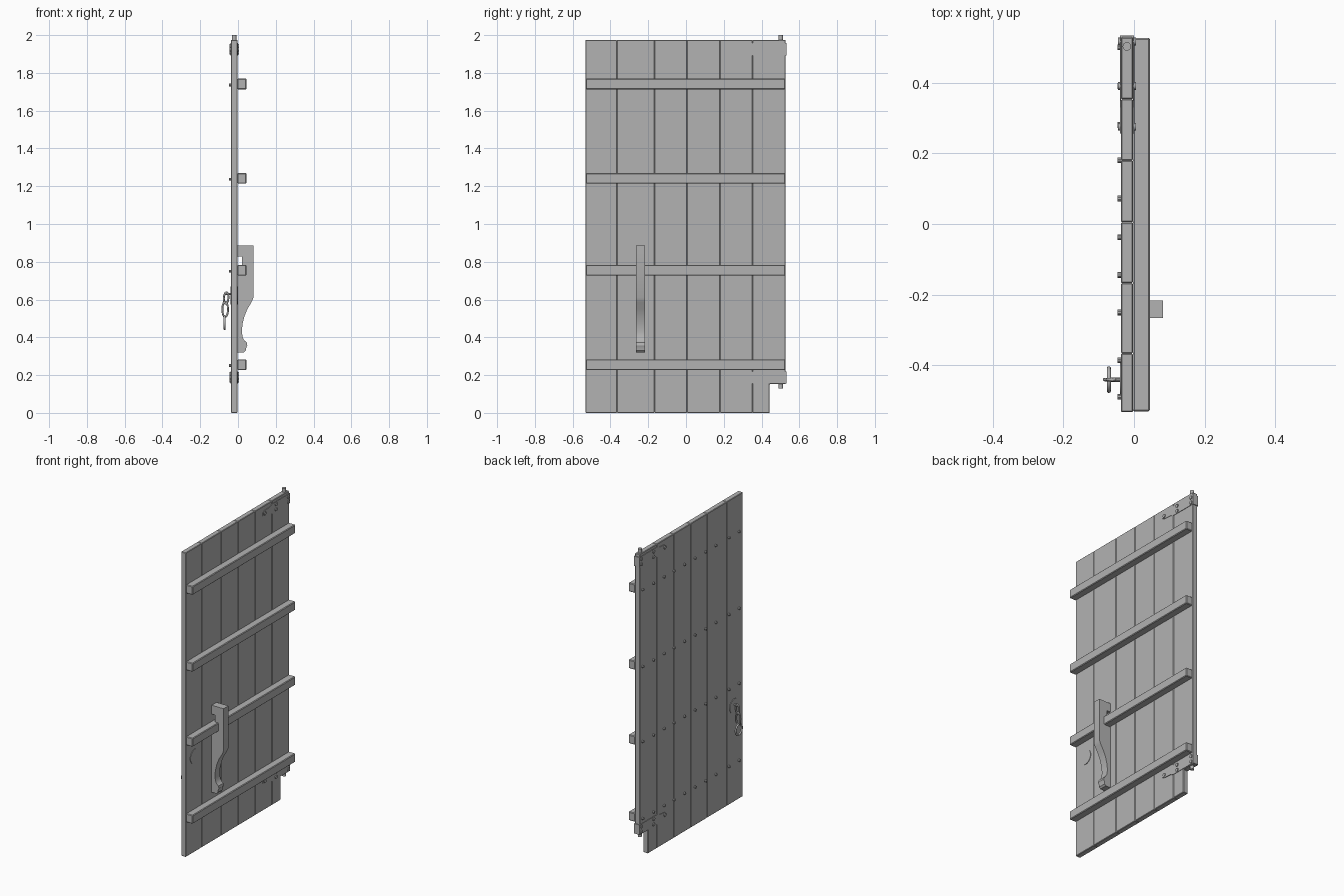
import bpy, bmesh, math
from mathutils import Matrix, Vector

if "Cube" in bpy.data.objects:
    bpy.data.objects.remove(bpy.data.objects["Cube"], do_unlink=True)

grey = bpy.data.materials.new("plain grey")
grey.use_nodes = True
COLOR = (0.45, 0.45, 0.45, 1)
grey.diffuse_color = COLOR
grey.node_tree.nodes["Principled BSDF"].inputs["Base Color"].default_value = COLOR

BACK, FACE = -0.037, -0.003      # the two faces of the door boards
MID = (BACK + FACE) / 2


def finish(name, bm, bevel=0, smooth=False):
    bmesh.ops.recalc_face_normals(bm, faces=bm.faces[:])
    mesh = bpy.data.meshes.new(name)
    bm.to_mesh(mesh)
    bm.free()
    mesh.materials.append(grey)
    ob = bpy.data.objects.new(name, mesh)
    bpy.context.collection.objects.link(ob)
    if bevel:
        mod = ob.modifiers.new("chamfer", 'BEVEL')
        mod.width, mod.segments = bevel, 1
    if smooth:
        bpy.ops.object.select_all(action='DESELECT')
        ob.select_set(True)
        bpy.context.view_layer.objects.active = ob
        bpy.ops.object.shade_smooth_by_angle(angle=math.radians(35))
    return ob


def prism(name, points, offset, bevel=0, smooth=False):
    """Extrude a closed 3D outline along an offset."""
    bm = bmesh.new()
    face = bm.faces.new([bm.verts.new(p) for p in points])
    new = bmesh.ops.extrude_face_region(bm, geom=[face])["geom"]
    verts = [g for g in new if isinstance(g, bmesh.types.BMVert)]
    bmesh.ops.translate(bm, verts=verts, vec=offset)
    return finish(name, bm, bevel, smooth)


def board(name, yz, x0, x1, bevel=0):
    return prism(name, [(x0, y, z) for y, z in yz], (x1 - x0, 0, 0), bevel)


def rect(y0, y1, z0, z1):
    return [(y0, z0), (y1, z0), (y1, z1), (y0, z1)]


def rod(name, center, radius, length, axis, sides=16):
    bm = bmesh.new()
    turn = Vector((0, 0, 1)).rotation_difference(Vector(axis)).to_matrix().to_4x4()
    bmesh.ops.create_cone(bm, cap_ends=True, segments=sides, radius1=radius,
                          radius2=radius, depth=length,
                          matrix=Matrix.Translation(center) @ turn)
    return finish(name, bm, smooth=True)


def link(name, center, half_u, half_z, direction, wire):
    """Closed oval of round wire standing in the plane of direction and z."""
    curve = bpy.data.curves.new(name, 'CURVE')
    curve.dimensions = '3D'
    curve.bevel_depth, curve.bevel_resolution = wire, 2
    spline = curve.splines.new('POLY')
    n = 24
    spline.points.add(n - 1)
    for i, p in enumerate(spline.points):
        a = math.tau * i / n
        pos = (Vector(center) + Vector(direction) * half_u * math.cos(a)
               + Vector((0, 0, half_z * math.sin(a))))
        p.co = (*pos, 1)
    spline.use_cyclic_u = True
    spline.use_smooth = True
    curve.materials.append(grey)
    ob = bpy.data.objects.new(name, curve)
    bpy.context.collection.objects.link(ob)


# Vertical planks, the last with a notch under the lower hinge
seams = [-0.532, -0.366, -0.167, 0.005, 0.18, 0.353, 0.528]
for i, (a, b) in enumerate(zip(seams, seams[1:])):
    outline = rect(a, b, 0, 1.975)
    if i == 5:
        outline = [(a, 0), (0.443, 0), (0.443, 0.153), (b, 0.153), (b, 1.975), (a, 1.975)]
    board(f"plank_{i + 1}", outline, BACK, FACE, 0.003)

# Horizontal battens with their rows of studs on the other face
stud_rows = [0.5, 0.39, 0.28, 0.18, 0.072, -0.037, -0.144, -0.25, -0.385, -0.488]
for i, z in enumerate((0.255, 0.755, 1.242, 1.741)):
    board(f"batten_{i + 1}", rect(-0.53, 0.526, z - 0.028, z + 0.028), FACE, 0.045, 0.004)
    for j, y in enumerate(stud_rows):
        rod(f"stud_{i + 1}_{j + 1}", (BACK - 0.004, y, z - 0.005), 0.008, 0.012, (1, 0, 0), 10)

# Carved pull handle notched over a batten
outer = [(0.082, 0.885), (0.082, 0.61), (0.072, 0.587), (0.05, 0.55), (0.034, 0.51),
         (0.024, 0.47), (0.02, 0.43), (0.025, 0.4), (0.034, 0.383), (0.046, 0.373),
         (0.049, 0.358), (0.044, 0.347), (0.042, 0.33), (0.032, 0.32)]
inner = [(FACE, 0.32), (FACE, 0.727), (0.022, 0.727), (0.022, 0.828), (FACE, 0.828), (FACE, 0.885)]
prism("pull_handle", [(x, -0.266, z) for x, z in outer + inner], (0, 0.05, 0), smooth=True)

# Strap hinges: a plate on each face, wrapped round the edge, with rivets and a pin
for name, z, pin_z, pin_len in (("upper", 1.925, 1.96, 0.08), ("lower", 0.188, 0.16, 0.06)):
    half = [(0.531, 0.032), (0.35, 0.032), (0.33, 0.022), (0.275, 0.018), (0.256, 0.01)]
    outline = [(y, z + h) for y, h in half] + [(y, z - h) for y, h in reversed(half)]
    for side, x, out in (("inner", FACE, 1), ("outer", BACK, -1)):
        board(f"{name}_hinge_{side}_strap", outline, x, x + out * 0.003)
        for k, (y, dz) in enumerate(((0.275, 0), (0.39, 0.017), (0.39, -0.017),
                                     (0.516, 0.017), (0.516, -0.017))):
            rod(f"{name}_{side}_rivet_{k + 1}", (x + out * 0.004, y, z + dz),
                0.011, 0.008, (1, 0, 0), 12)
    board(f"{name}_hinge_wrap", rect(0.527, 0.533, z - 0.032, z + 0.032),
          BACK - 0.003, FACE + 0.003)
    rod(f"{name}_hinge_pin", (MID, 0.502, pin_z), 0.012, pin_len, (0, 0, 1))

# Round pull plate through the door, with a staple, links and a ring
rod("pull_plate", (MID, -0.44, 0.622), 0.047, 0.04, (1, 0, 0), 32)
rod("pull_staple", (-0.05, -0.44, 0.63), 0.006, 0.03, (1, 0, 0), 10)
link("upper_link", (-0.063, -0.44, 0.608), 0.013, 0.03, (0.94, 0, 0.34), 0.005)
link("middle_link", (-0.068, -0.44, 0.548), 0.015, 0.04, (1, 0, 0), 0.005)
link("pull_ring", (-0.071, -0.44, 0.478), 0.032, 0.034, (0, 1, 0), 0.006)
